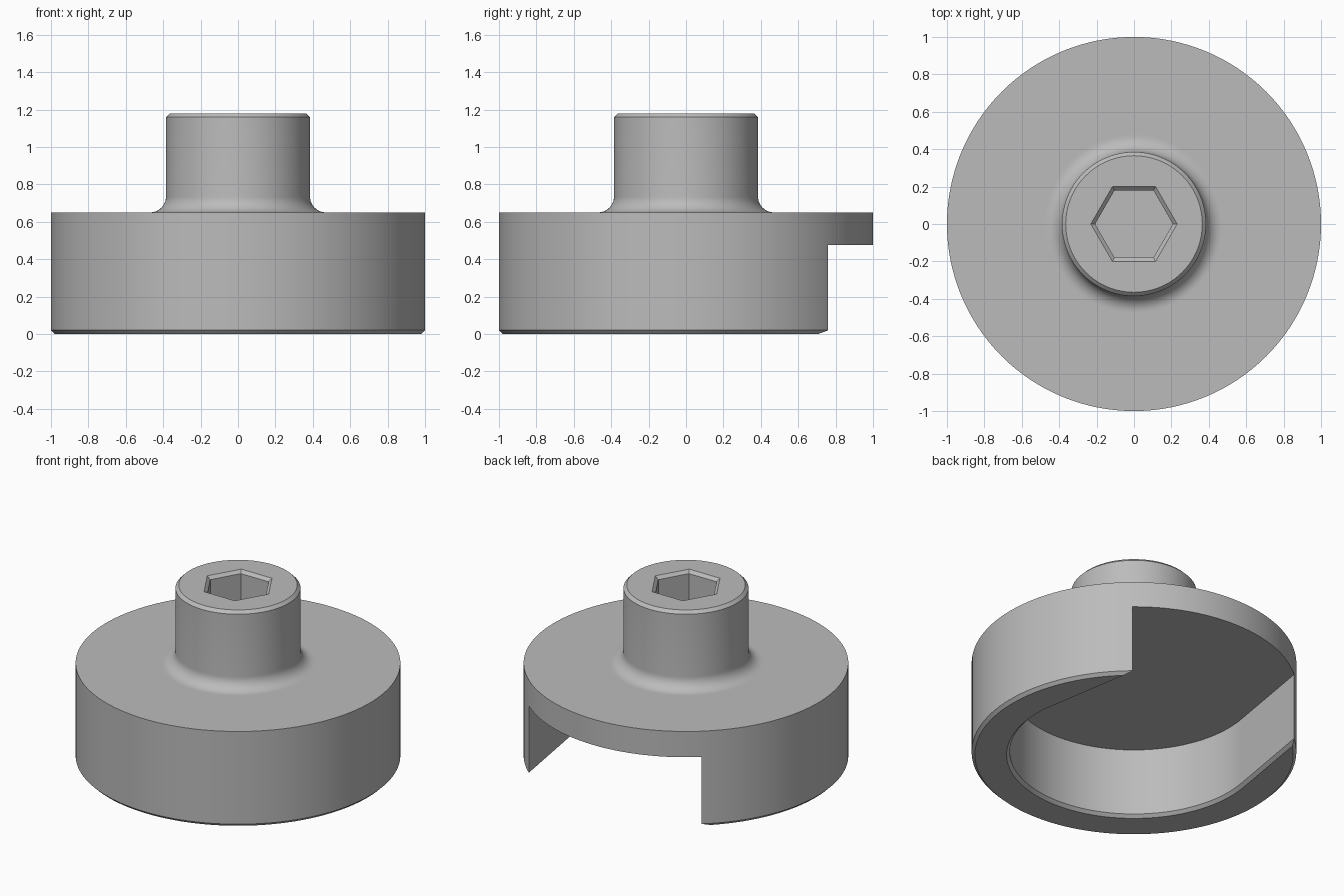
import bpy, bmesh
from math import sin, cos, pi, acos, radians

cube = bpy.data.objects.get("Cube")
if cube:
    bpy.data.objects.remove(cube, do_unlink=True)

RIM, CAVITY, CEILING, DECK, TOP = 1.0, 0.765, 0.475, 0.65, 1.18
BOSS, FILLET, CHAMFER = 0.385, 0.085, 0.02
SEGMENTS = 128

steel = bpy.data.materials.new("plain_grey")
steel.use_nodes = True
GREY = (0.5, 0.5, 0.5, 1)
steel.diffuse_color = GREY
steel.node_tree.nodes["Principled BSDF"].inputs["Base Color"].default_value = GREY


def circle(radius, sides=SEGMENTS):
    return [(radius * cos(2 * pi * i / sides), radius * sin(2 * pi * i / sides))
            for i in range(sides)]


def loft(name, levels):
    """Closed solid through (outline, z) levels, listed from bottom to top."""
    bm = bmesh.new()
    rings = [[bm.verts.new((x, y, z)) for x, y in outline] for outline, z in levels]
    for low, high in zip(rings, rings[1:]):
        for i in range(len(low)):
            j = (i + 1) % len(low)
            bm.faces.new((low[i], low[j], high[j], high[i]))
    bm.faces.new(rings[0][::-1])
    bm.faces.new(rings[-1])
    bmesh.ops.recalc_face_normals(bm, faces=bm.faces)
    mesh = bpy.data.meshes.new(name)
    bm.to_mesh(mesh)
    bm.free()
    mesh.materials.append(steel)
    obj = bpy.data.objects.new(name, mesh)
    bpy.context.collection.objects.link(obj)
    return obj


def cavity_outline(offset):
    """Round pocket whose sides leave along tangents towards the back opening."""
    r, length = CAVITY + offset, 1.2
    start = radians(49.5) - acos(CAVITY)
    sweep = pi + 2 * start
    arc = []
    for i in range(97):
        a = pi - start + sweep * i / 96
        arc.append((r * cos(a), r * sin(a)))
    x = r * cos(start) - length * sin(start)
    y = r * sin(start) + length * cos(start)
    return arc + [(x, y), (-x, y)]


def cut(target, cutter):
    cutter.hide_render = True
    mod = target.modifiers.new("cut", "BOOLEAN")
    mod.operation = "DIFFERENCE"
    mod.solver = "EXACT"
    mod.object = cutter
    bpy.context.view_layer.objects.active = target
    bpy.ops.object.modifier_apply(modifier=mod.name)
    bpy.data.objects.remove(cutter, do_unlink=True)


# Turned body: chamfered drum, flat deck, filleted boss
profile = [(RIM - CHAMFER, 0), (RIM, CHAMFER), (RIM, DECK), (BOSS + FILLET + 0.01, DECK)]
for i in range(11):
    a = pi / 2 * i / 10
    profile.append((BOSS + FILLET * (1 - sin(a)), DECK + FILLET * (1 - cos(a))))
profile += [(BOSS, TOP - CHAMFER), (BOSS - CHAMFER, TOP)]
body = loft("hub_body", [(circle(r), z) for r, z in profile])

# Underside pocket, open at the back, with a chamfered rim
cut(body, loft("pocket_cutter", [(cavity_outline(2 * CHAMFER), -CHAMFER),
                                 (cavity_outline(0), CHAMFER),
                                 (cavity_outline(0), CEILING)]))

# Hexagonal socket with a chamfered mouth
hexagon = [circle(flat / cos(pi / 6), 6) for flat in (0.18, 0.22)]
cut(body, loft("socket_cutter", [(hexagon[0], 0.78), (hexagon[0], TOP - CHAMFER),
                                 (hexagon[1], TOP + CHAMFER)]))

bpy.ops.object.select_all(action="DESELECT")
body.select_set(True)
bpy.context.view_layer.objects.active = body
bpy.ops.object.shade_smooth_by_angle(angle=radians(30))
